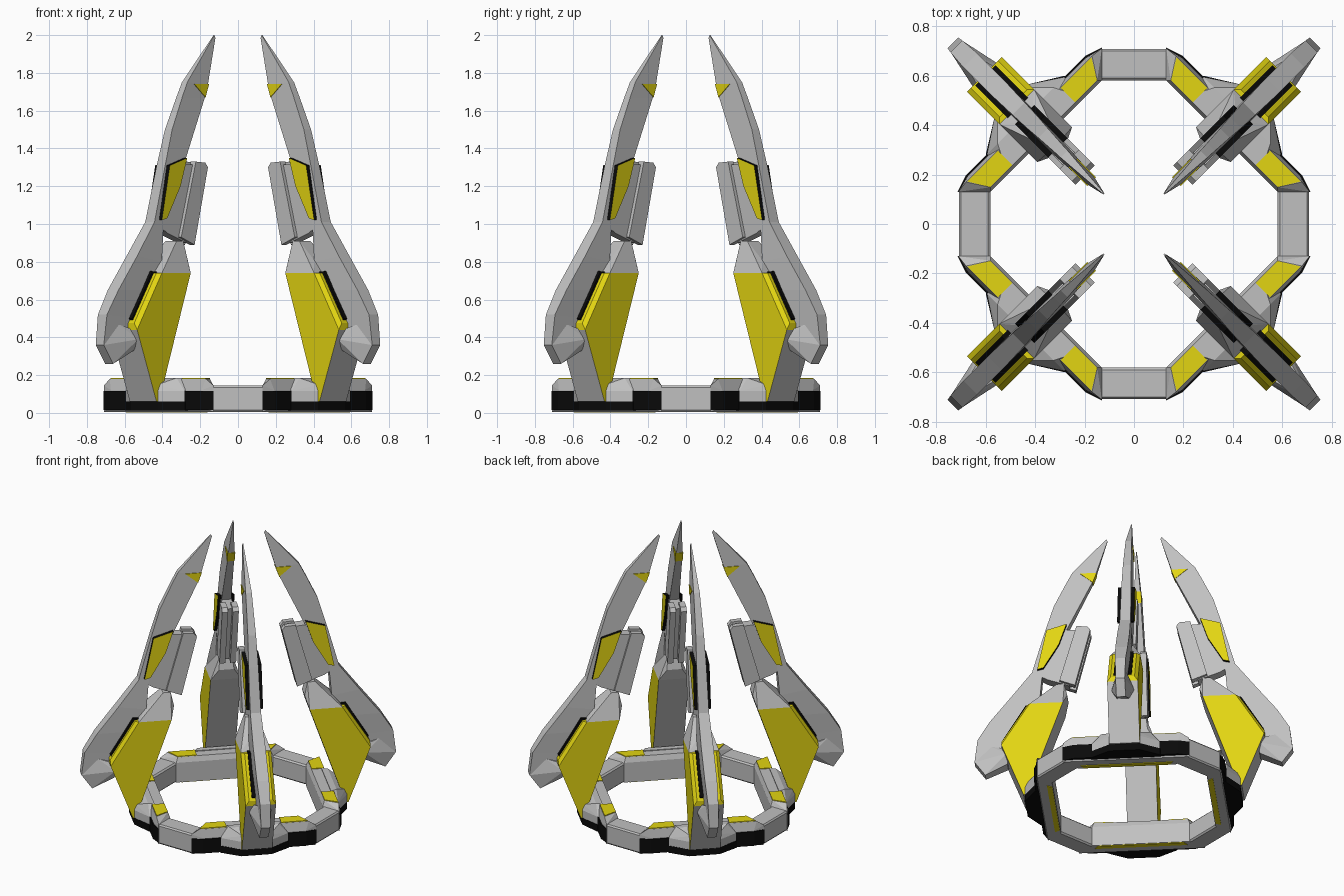
import bpy, bmesh, math

cube = bpy.data.objects.get("Cube")
if cube:
    bpy.data.objects.remove(cube, do_unlink=True)


def material(name, rgb):
    m = bpy.data.materials.new(name)
    m.use_nodes = True
    col = (*rgb, 1)
    m.diffuse_color = col
    m.node_tree.nodes["Principled BSDF"].inputs["Base Color"].default_value = col
    return m


MATS = [material("light_grey", (.53, .53, .53)),
        material("yellow", (.76, .66, .006)),
        material("black", (.003, .003, .003))]
GREY, YELLOW, BLACK = range(3)


def place(name, bm, start, rule):
    """Colour the faces, then set four turned copies around the centre."""
    bmesh.ops.recalc_face_normals(bm, faces=bm.faces)
    bm.normal_update()
    for f in bm.faces:
        f.material_index = rule(f) if callable(rule) else rule
    mesh = bpy.data.meshes.new(name)
    bm.to_mesh(mesh)
    bm.free()
    for m in MATS:
        mesh.materials.append(m)
    for k in range(4):
        ob = bpy.data.objects.new(f"{name}_{k + 1}", mesh)
        ob.rotation_euler.z = math.radians(start + 90 * k)
        bpy.context.collection.objects.link(ob)


def add_hull(bm, pts):
    verts = [bm.verts.new(p) for p in pts]
    res = bmesh.ops.convex_hull(bm, input=verts)
    junk = {v for v in res["geom_interior"] + res["geom_unused"]
            if isinstance(v, bmesh.types.BMVert) and v.is_valid and not v.link_faces}
    bmesh.ops.delete(bm, geom=list(junk), context='VERTS')


def solid(name, pts, rule=GREY, start=45, pair=False):
    """Convex part from (radius, half width, height) points; pair = one per side."""
    bm = bmesh.new()
    if pair:
        for s in (1, -1):
            add_hull(bm, [(r, s * t, z) for r, t, z in pts])
    else:
        add_hull(bm, [(r, s * t, z) for r, t, z in pts for s in (1, -1)])
    bmesh.ops.dissolve_limit(bm, angle_limit=.01, verts=bm.verts, edges=bm.edges)
    place(name, bm, start, rule)


def slab(profile, t0, t1):
    """Profile of (radius, height) points between two side offsets."""
    return [(r, t, z) for r, z in profile for t in (t0, t1)]


def rise(plan, z0, z1):
    """Plan of (radius, side) points between two heights."""
    return [(r, t, z) for r, t in plan for z in (z0, z1)]


# Base ring: plain straight sections
solid("ring_side", rise([(.58, .132), (.708, .132)], .015, .135)
      + rise([(.59, .132), (.70, .132)], .005, .145), start=0)

# Base ring: raised diagonal sections with black bumper and yellow plates
solid("ring_corner", rise([(.502, .318), (.594, .41)], .005, .145)
      + [(.515, .305, .18), (.60, .36, .18), (.612, .34, .12), (.612, .34, .03)])
solid("ring_bumper", rise([(.58, .395), (.596, .412), (.62, .34)], .015, .115), BLACK)
solid("ring_top_plate", rise([(.516, .18), (.516, .305), (.598, .355), (.598, .18)],
                             .178, .185), YELLOW, pair=True)
solid("ring_bottom_plate", rise([(.507, .28), (.54, .30)], .001, .007), YELLOW)

# Flared sockets that carry the legs
solid("socket", rise([(.58, .23), (.62, .22), (.70, .10)], .06, .115)
      + [(.58, .18, .185), (.62, .16, .185), (.69, .09, .15)])
solid("socket_base", rise([(.58, .23), (.622, .225), (.70, .10)], .012, .06), BLACK)


# Leg: wedge with yellow flanks, grey front and back
def leg_rule(f):
    n = f.normal
    return YELLOW if abs(n.y) > .8 or (n.x > .3 and n.z > .3) else GREY


solid("leg", [(.454, .1, .74), (.67, .1, .74), (.855, .1, .44),
              (.71, .1, .06), (.69, .1, .06)], leg_rule)
solid("leg_lip", [(.855, .1, .44), (.67, .1, .74), (.855, .078, .475),
                  (.69, .078, .74)], YELLOW)
solid("leg_pad", [(.83, .058, .47), (.66, .058, .72), (.85, .058, .50),
                  (.70, .058, .75), (.64, .058, .745)], BLACK)
solid("leg_neck", [(.454, .1, .74), (.67, .1, .74), (.43, .05, .82),
                   (.45, .04, .91), (.50, .04, .91), (.62, .04, .80)])

# Horn: outer and inner edge points with half width, tip to foot
HORN = [((.18, 2.0), (.172, 1.985), .003),
        ((.40, 1.75), (.245, 1.74), .02),
        ((.44, 1.67), (.27, 1.67), .022),
        ((.52, 1.5), (.35, 1.5), .027),
        ((.58, 1.3), (.43, 1.33), .032),
        ((.66, 1.01), (.59, 1.03), .035),
        ((.795, .83), (.61, .80), .04),
        ((.935, .65), (.68, .65), .04),
        ((1.015, .52), (.78, .50), .034),
        ((1.035, .36), (.87, .40), .03),
        ((.965, .26), (.90, .32), .03)]
bm = bmesh.new()
rings = [[bm.verts.new(p) for p in ((o[0], t, o[1]), (o[0], -t, o[1]),
                                    (i[0], -t, i[1]), (i[0], t, i[1]))]
         for o, i, t in HORN]
for a, b in zip(rings, rings[1:]):
    for k in range(4):
        bm.faces.new((a[k], a[k - 1], b[k - 1], b[k]))
bm.faces.new(rings[0])
bm.faces.new(rings[-1])
place("horn", bm, 45, GREY)

# Yellow marking near the horn tip
solid("tip_mark", slab([(.242, 1.74), (.35, 1.74), (.267, 1.67)], 0, .025), YELLOW)

# Flared brace between horn foot and leg
solid("foot_brace", [(.965, .03, .26), (1.03, .03, .36), (.93, .03, .47),
                     (.82, .075, .39), (.80, .06, .43), (.82, .04, .33)])


# Horn side panels: black rim, yellow cap
def panel_rule(f):
    return YELLOW if abs(f.normal.y) > .8 else BLACK


solid("side_panel", slab([(.435, 1.35), (.565, 1.31), (.625, 1.02),
                          (.585, 1.03), (.485, 1.2)], .02, .055), panel_rule, pair=True)

# Inner rail: web with two flanges leaving a groove
solid("rail_web", slab([(.31, 1.31), (.47, 1.32), (.61, .98), (.56, .95), (.42, .90)],
                       0, .035))
solid("rail_flange", slab([(.28, 1.30), (.30, 1.325), (.37, 1.33),
                           (.48, .93), (.38, .89)], .016, .055), pair=True)
